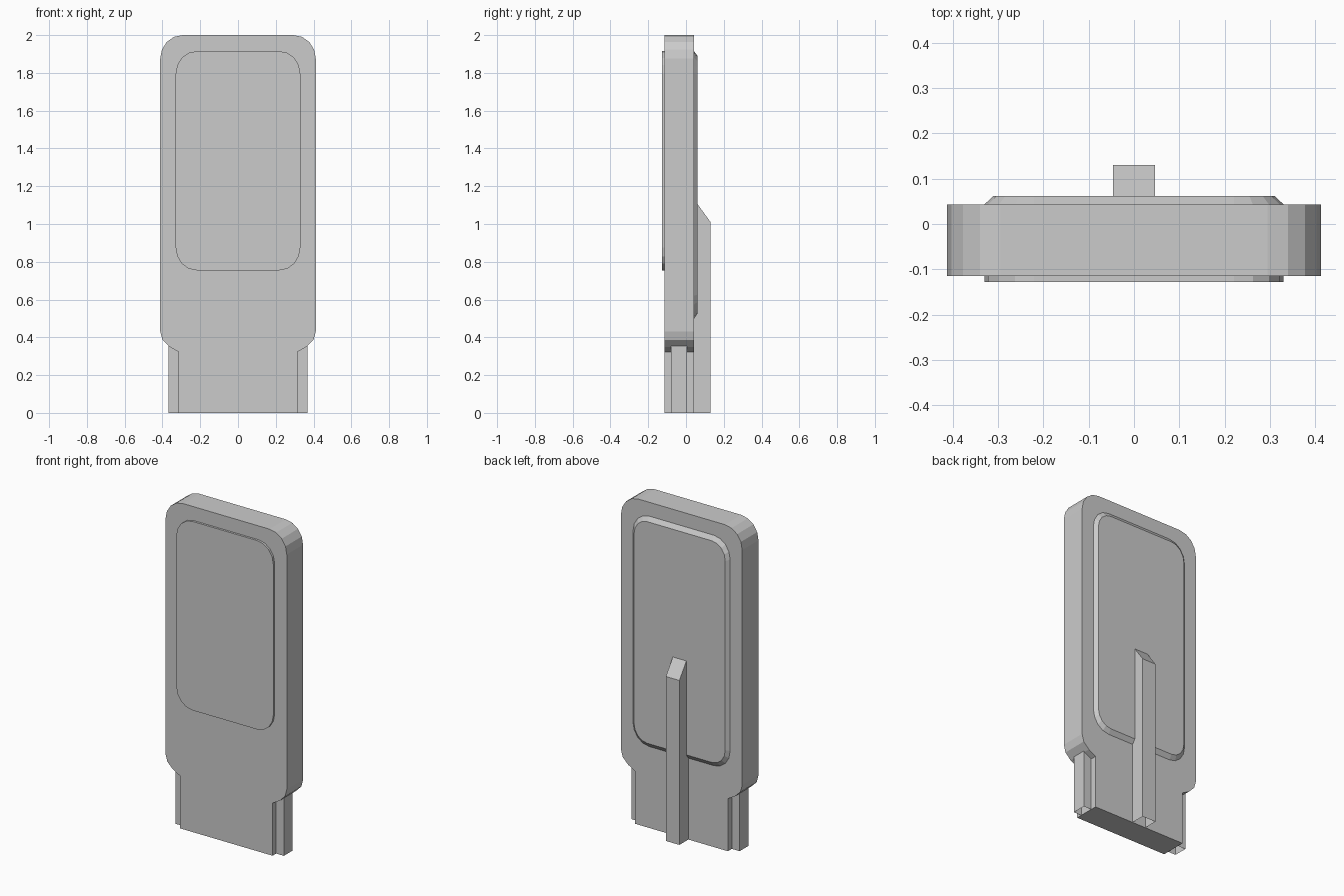
import bpy, bmesh
from math import sin, cos, pi

if "Cube" in bpy.data.objects:
    bpy.data.objects.remove(bpy.data.objects["Cube"])


def make_object(name, rings, caps):
    """Skin a list of equal-length point rings; caps = (close first, close last)."""
    bm = bmesh.new()
    loops = [[bm.verts.new(p) for p in ring] for ring in rings]
    n = len(loops[0])
    for a, b in zip(loops, loops[1:]):
        for i in range(n):
            j = (i + 1) % n
            bm.faces.new((a[i], a[j], b[j], b[i]))
    for loop, cap in zip((loops[0], loops[-1]), caps):
        if cap:
            bm.faces.new(loop)
    bmesh.ops.recalc_face_normals(bm, faces=bm.faces)
    mesh = bpy.data.meshes.new(name)
    bm.to_mesh(mesh)
    bm.free()
    obj = bpy.data.objects.new(name, mesh)
    bpy.context.collection.objects.link(obj)
    return obj


def corner(x, z, rx, rz, start, segs=4):
    """Quarter arc about (x, z), anticlockwise from the start angle."""
    angles = [start + pi / 2 * i / segs for i in range(segs + 1)]
    return [(x + rx * cos(a), z + rz * sin(a)) for a in angles]


def mirrored(half):
    """Close a right-half outline, listed bottom to top, across x = 0."""
    return half + [(-x, z) for x, z in reversed(half)]


def rounded(w, z0, z1, rx, rz):
    return mirrored(corner(w - rx, z0 + rz, rx, rz, -pi / 2)
                    + corner(w - rx, z1 - rz, rx, rz, 0))


def at_y(outline, y):
    return [(x, y, z) for x, z in outline]


# Main body: rounded slab narrowing to the plug at the bottom
front, back = -0.115, 0.043
half = [(0.315, 0), (0.315, 0.323), (0.363, 0.35), (0.4, 0.387), (0.412, 0.432)]
half += corner(0.294, 1.875, 0.118, 0.125, 0)
body = mirrored(half)
make_object("body", [at_y(body, front), at_y(body, back)], (True, True))

# Raised front panel
panel = rounded(0.33, 0.755, 1.915, 0.11, 0.12)
make_object("front_panel", [at_y(panel, -0.128), at_y(panel, front)], (True, False))

# Raised back panel with sloping rim
make_object("back_panel", [at_y(rounded(0.33, 0.50, 1.915, 0.11, 0.12), back),
                           at_y(rounded(0.31, 0.527, 1.888, 0.09, 0.1), 0.062)],
            (False, True))

# Rails on both sides of the plug, open at the bottom
for side, label in ((-1, "left"), (1, "right")):
    rail = [(side * 0.31, -0.08), (side * 0.368, -0.08),
            (side * 0.368, 0.005), (side * 0.31, 0.005)]
    make_object(label + "_rail", [[(x, y, z) for x, y in rail] for z in (0, 0.362)],
                (False, True))

# Back rib with slanted top, open at the bottom
w = 0.046
foot = [(-w, back, 0), (w, back, 0), (w, 0.13, 0), (-w, 0.13, 0)]
top = [(-w, back, 1.13), (w, back, 1.13), (w, 0.13, 1.01), (-w, 0.13, 1.01)]
make_object("back_rib", [foot, top], (False, True))
